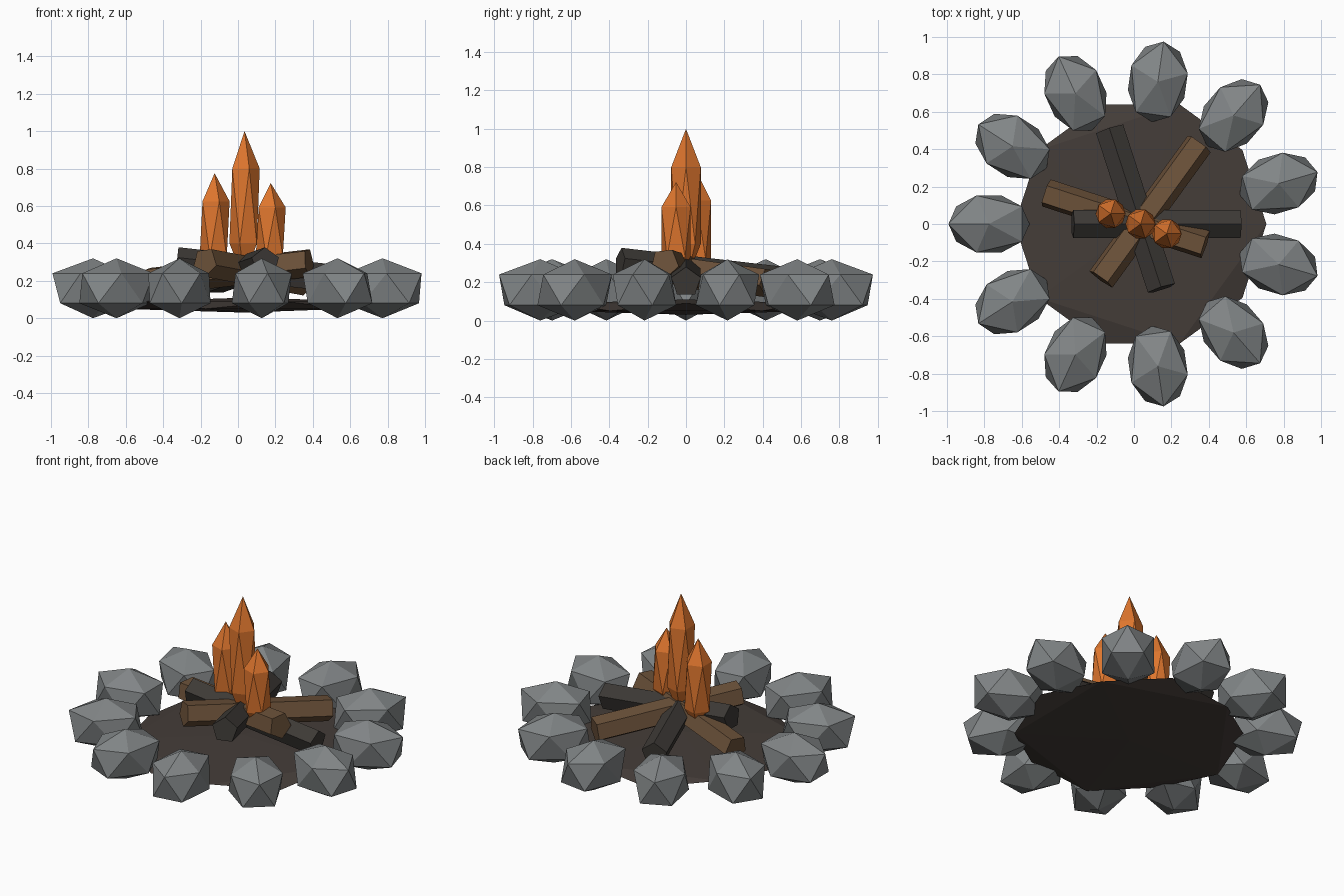
import bpy, bmesh
from math import sin, cos, radians, tau
from mathutils import Matrix, Vector

cube = bpy.data.objects.get("Cube")
if cube:
    bpy.data.objects.remove(cube, do_unlink=True)


def material(name, color):
    m = bpy.data.materials.new(name)
    m.use_nodes = True
    rgba = (*color, 1)
    m.diffuse_color = rgba
    m.node_tree.nodes["Principled BSDF"].inputs["Base Color"].default_value = rgba
    return m


STONE = material("grey stone", (0.22, 0.235, 0.24))
FLAME = material("orange flame", (0.73, 0.18, 0.027))
BARK = material("brown wood", (0.15, 0.084, 0.042))
CHAR = material("charred wood", (0.046, 0.041, 0.036))
ASH = material("ash ground", (0.058, 0.046, 0.04))


def hull(name, points, mat, matrix):
    """Flat-faced convex solid around the given points."""
    bm = bmesh.new()
    for p in points:
        bm.verts.new(p)
    bmesh.ops.convex_hull(bm, input=list(bm.verts))
    bmesh.ops.recalc_face_normals(bm, faces=list(bm.faces))
    mesh = bpy.data.meshes.new(name)
    bm.to_mesh(mesh)
    bm.free()
    mesh.materials.append(mat)
    obj = bpy.data.objects.new(name, mesh)
    obj.matrix_world = matrix
    bpy.context.collection.objects.link(obj)


def gem(name, center, rx, ry, h, mat, turn=0):
    """Twenty-sided lump: two poles and two staggered rings of five."""
    points = []
    for side in (1, -1):
        points.append((0, 0, side * h))
        for k in range(5):
            a = tau * k / 5
            points.append((side * rx * cos(a), side * ry * sin(a), side * h / 2))
    hull(name, points, mat, Matrix.Translation(center) @ Matrix.Rotation(turn, 4, 'Z'))


def log(name, angle, roll, mat):
    """Five-sided log leaning over the fire centre, low end outward."""
    out = Vector((cos(angle), sin(angle), 0))
    middle = Vector((0.035, 0, 0.25)) + out * 0.085
    axis = (out * 0.9 + Vector((0, 0, -0.1))).normalized()
    side = axis.cross(Vector((0, 0, 1))).normalized()
    up = side.cross(axis)
    frame = Matrix((up, side, axis)).transposed().to_4x4()
    points = [(0.08 * cos(roll + tau * k / 5), 0.08 * sin(roll + tau * k / 5), end)
              for end in (-0.45, 0.45) for k in range(5)]
    hull(name, points, mat, Matrix.Translation(middle) @ frame)


# Ash bed
gem("ash_bed", (0.035, 0, 0.07), 0.673, 0.673, 0.04, ASH)

# Ring of stones
for i in range(11):
    a = tau * (i + 0.5) / 11
    gem(f"stone_{i + 1}", (0.015 + 0.79 * cos(a), 0.768 * sin(a), 0.16),
        0.217, 0.16, 0.16, STONE, a)

# Logs
for i, (mat, roll) in enumerate([(CHAR, 0), (BARK, 30), (CHAR, 0), (BARK, 30)]):
    log(f"log_{i + 1}", radians(54 * i), radians(roll), mat)

# Flames
gem("flame_middle", (0.035, 0, 0.6), 0.081, 0.081, 0.4, FLAME)
gem("flame_right", (-0.125, 0.055, 0.475), 0.08, 0.08, 0.3, FLAME)
gem("flame_left", (0.175, -0.052, 0.462), 0.08, 0.08, 0.26, FLAME)
